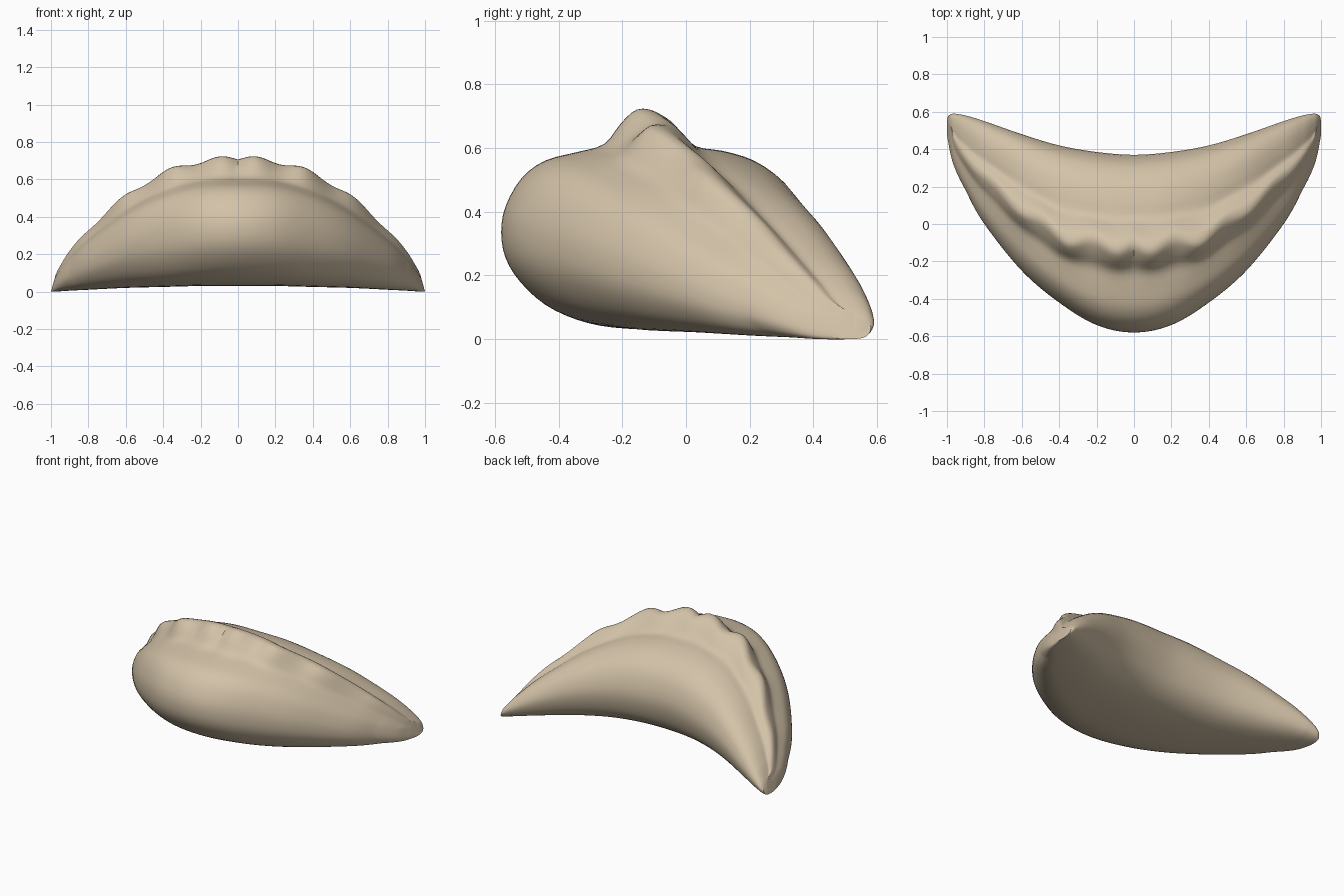
import bpy, bmesh, math

cube = bpy.data.objects.get("Cube")
if cube:
    bpy.data.objects.remove(cube, do_unlink=True)

dough = bpy.data.materials.new("pale dough")
dough.use_nodes = True
colour = (0.65, 0.54, 0.39, 1)
dough.diffuse_color = colour
dough.node_tree.nodes["Principled BSDF"].inputs["Base Color"].default_value = colour

# Stations from middle to tip: x, front y, ridge y, back y, bottom z, ridge z
STATIONS = [
    (0, -.58, -.12, .37, .03, .71),
    (.2, -.54, -.11, .385, .03, .695),
    (.4, -.42, -.06, .42, .025, .63),
    (.6, -.25, .07, .48, .02, .51),
    (.8, 0, .24, .55, .01, .33),
    (.9, .18, .35, .58, .005, .215),
    (.955, .32, .43, .59, 0, .13),
    (.975, .44, .5, .58, 0, .09),
]

# Cross-section: a runs front (-1) to ridge (0) to back (1), b bottom to ridge
SECTION = [
    (-.24, .01), (-.48, .045), (-.7, .115), (-.87, .22), (-.97, .33),
    (-1, .45), (-.97, .57), (-.86, .7), (-.7, .78), (-.48, .82),
    (-.29, .855), (-.16, .94), (-.03, 1), (.09, .99), (.2, .92),
    (.31, .845), (.48, .825), (.68, .78), (.85, .69), (.95, .57),
    (1, .42), (.97, .27), (.88, .14), (.7, .05), (.42, .01), (.1, 0),
]


def spline(p0, p1, p2, p3, t):
    """Smooth curve between p1 and p2."""
    return [b + .5 * t * (c - a + t * (2 * a - 5 * b + 4 * c - d
            + t * (3 * (b - c) + d - a))) for a, b, c, d in zip(p0, p1, p2, p3)]


def refine_section(steps):
    n = len(SECTION)
    return [spline(*(SECTION[(i + k) % n] for k in (-1, 0, 1, 2)), s / steps)
            for i in range(n) for s in range(steps)]


def refine_stations(steps):
    mirrored = (-STATIONS[1][0],) + STATIONS[1][1:]
    pts = [mirrored] + STATIONS + [STATIONS[-1]]
    rows = [spline(*pts[i:i + 4], s / steps)
            for i in range(len(STATIONS) - 1) for s in range(steps)]
    return rows + [list(STATIONS[-1])]


def ring(bm, row, side, section):
    x, front, ridge, back, low, high = row
    pleat = math.cos(2 * math.pi * (x - .09) / .27) * max(0, 1 - (x / .95) ** 4)
    tip = min(1, max(0, (x - .9) / .075))
    verts = []
    for a, b in section:
        y = ridge + a * ((ridge - front) if a < 0 else (back - ridge))
        z = low + b * (high - low)
        # Pinched pleats fade out away from the ridge
        near = math.exp(-(a / .24) ** 2) if b > .5 else 0
        y -= .022 * pleat * near
        z += .013 * pleat * near
        # The tip slants outward towards its base
        verts.append(bm.verts.new((side * (x + .025 * tip * (1 - b)), y, z)))
    return verts


# Crescent wrapper lofted from tip to tip
section = refine_section(3)
half = refine_stations(8)
bm = bmesh.new()
rings = [ring(bm, r, -1, section) for r in reversed(half[1:])]
rings += [ring(bm, r, 1, section) for r in half]
n = len(section)
for first, second in zip(rings, rings[1:]):
    for i in range(n):
        j = (i + 1) % n
        bm.faces.new((first[i], first[j], second[j], second[i]))
bm.faces.new(rings[0])
bm.faces.new(rings[-1])
bmesh.ops.recalc_face_normals(bm, faces=bm.faces)

mesh = bpy.data.meshes.new("dumpling_wrapper")
bm.to_mesh(mesh)
bm.free()
mesh.materials.append(dough)
wrapper = bpy.data.objects.new("dumpling_wrapper", mesh)
bpy.context.collection.objects.link(wrapper)
bpy.context.view_layer.objects.active = wrapper
wrapper.select_set(True)
bpy.ops.object.shade_smooth_by_angle(angle=math.radians(40))
